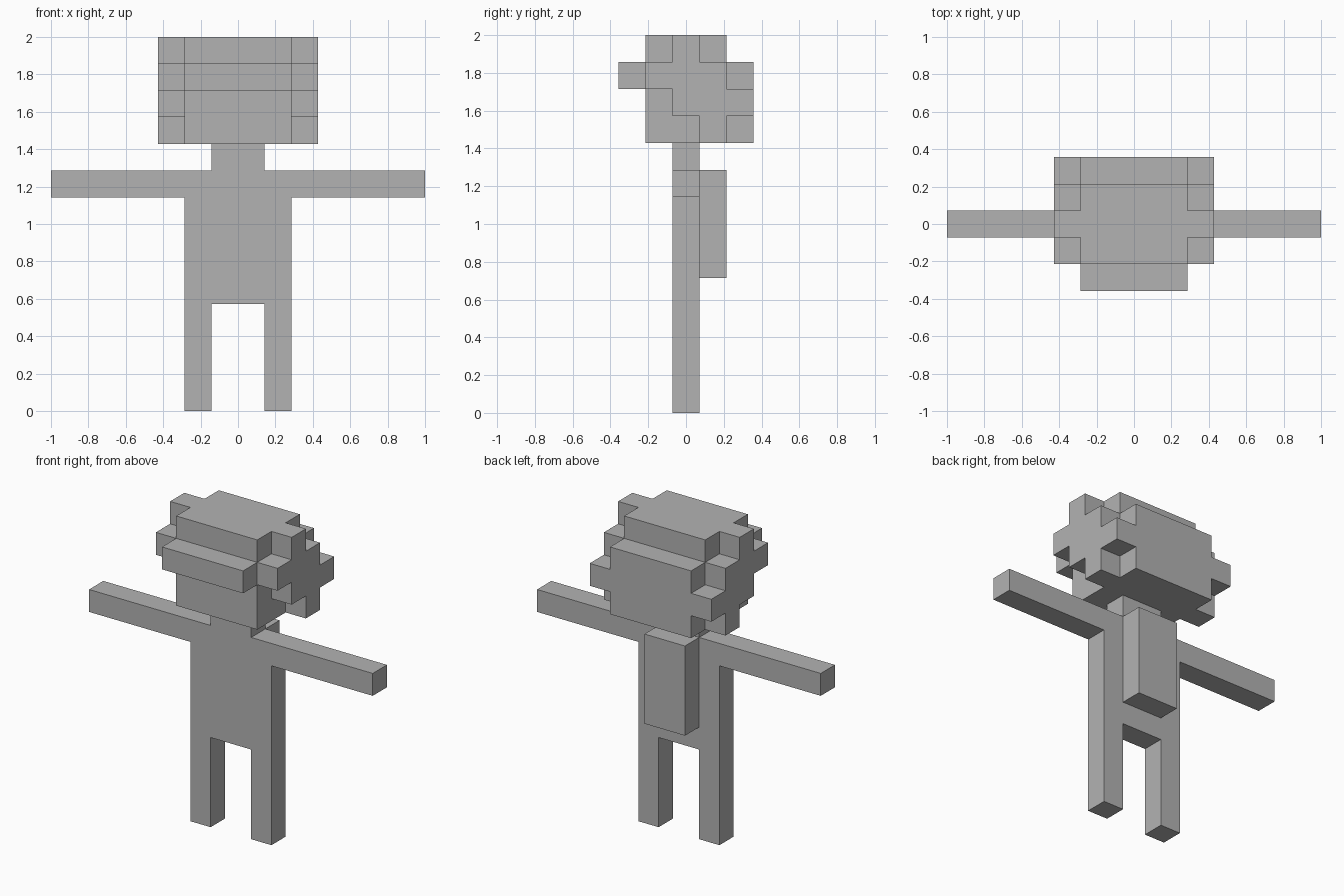
import bpy
import bmesh
from mathutils import Vector

U = 1 / 7  # size of one block

cube = bpy.data.objects.get("Cube")
if cube:
    bpy.data.objects.remove(cube, do_unlink=True)

grey = bpy.data.materials.new("plain grey")
grey.use_nodes = True
colour = (0.45, 0.45, 0.45, 1)
grey.diffuse_color = colour
grey.node_tree.nodes["Principled BSDF"].inputs["Base Color"].default_value = colour


def prism(name, outline, axis, start, end):
    """Extrude an outline, given in blocks, along x or y."""
    def place(a, z, depth):
        return Vector((depth, a, z) if axis == "x" else (a, depth, z)) * U

    bm = bmesh.new()
    face = bm.faces.new([bm.verts.new(place(a, z, start)) for a, z in outline])
    moved = bmesh.ops.extrude_face_region(bm, geom=[face], use_keep_orig=True)
    verts = [v for v in moved["geom"] if isinstance(v, bmesh.types.BMVert)]
    bmesh.ops.translate(bm, verts=verts, vec=place(0, 0, end - start))
    bmesh.ops.recalc_face_normals(bm, faces=bm.faces)
    mesh = bpy.data.meshes.new(name)
    bm.to_mesh(mesh)
    bm.free()
    mesh.materials.append(grey)
    obj = bpy.data.objects.new(name, mesh)
    bpy.context.collection.objects.link(obj)
    return obj


# Neck, arms, torso and legs share one flat silhouette
half = [(1, 10), (1, 9), (7, 9), (7, 8), (2, 8), (2, 0), (1, 0), (1, 4)]
body = half + [(-x, z) for x, z in reversed(half)]
prism("body", body, "y", -0.5, 0.5)

# Backpack
prism("backpack", [(-1, 5), (1, 5), (1, 9), (-1, 9)], "y", 0.5, 1.5)

# Head core with front brim and raised back
core = [(-1.5, 10), (2.5, 10), (2.5, 13), (1.5, 13), (1.5, 14),
        (-1.5, 14), (-1.5, 13), (-2.5, 13), (-2.5, 12), (-1.5, 12)]
prism("head", core, "x", -2, 2)

# Stepped plates on both sides of the head
plate = [(0.5, 10), (1.5, 10), (1.5, 11), (2.5, 11), (2.5, 12), (1.5, 12),
         (1.5, 13), (0.5, 13), (0.5, 14), (-0.5, 14), (-0.5, 13),
         (-1.5, 13), (-1.5, 12), (-0.5, 12), (-0.5, 11), (0.5, 11)]
for side, sign in (("left", 1), ("right", -1)):
    prism(side + "_head_plate", plate, "x", 2 * sign, 3 * sign)
